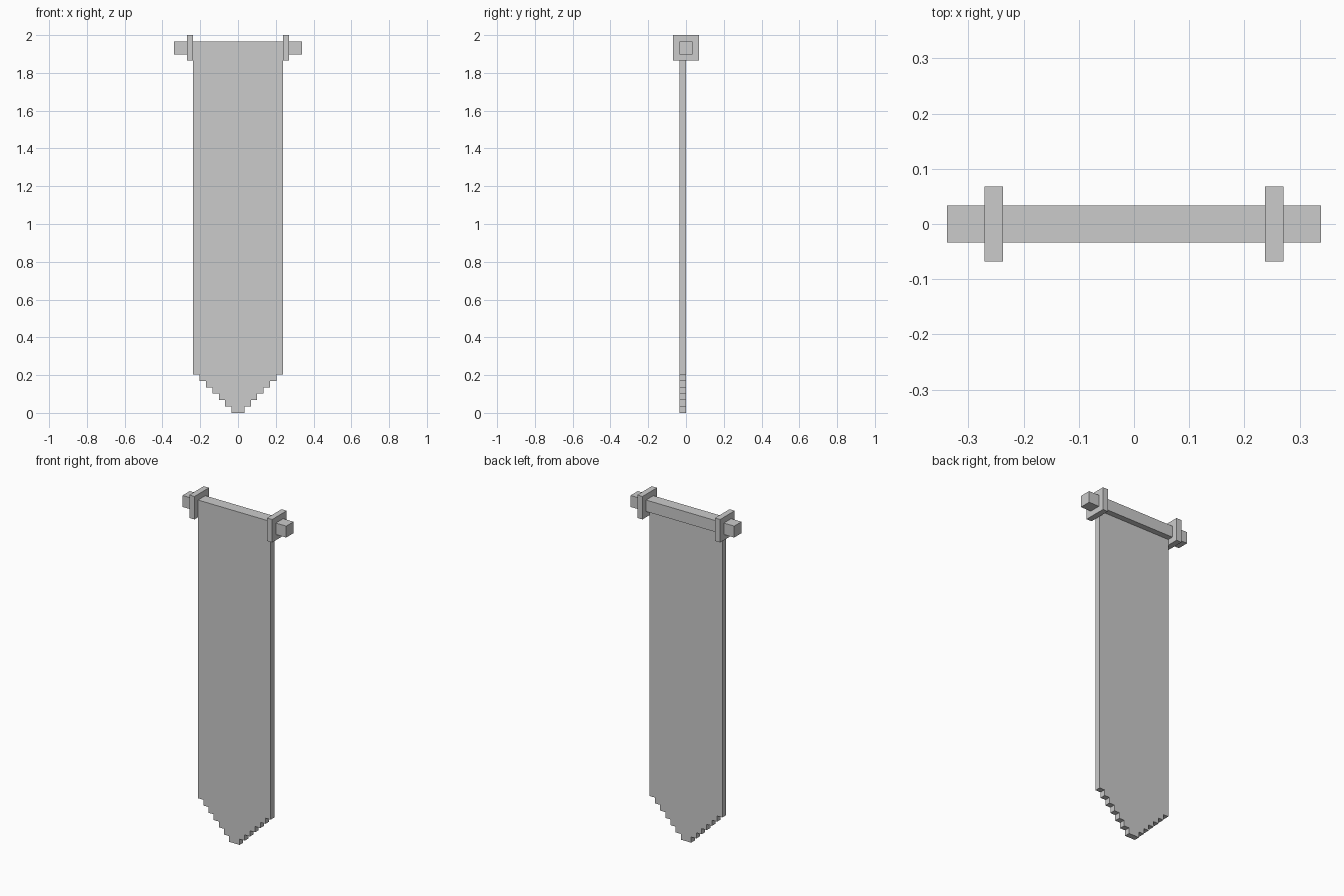
import bpy, bmesh

if "Cube" in bpy.data.objects:
    bpy.data.objects.remove(bpy.data.objects["Cube"])

U = 2 / 59  # the model sits on a grid of small cubes


def finish(name, bm):
    bmesh.ops.scale(bm, vec=(U, U, U), verts=bm.verts)
    bmesh.ops.recalc_face_normals(bm, faces=bm.faces)
    mesh = bpy.data.meshes.new(name)
    bm.to_mesh(mesh)
    bm.free()
    obj = bpy.data.objects.new(name, mesh)
    bpy.context.collection.objects.link(obj)
    return obj


def box(name, lo, hi):
    bm = bmesh.new()
    bmesh.ops.create_cube(bm, size=1)
    for v in bm.verts:
        v.co = [lo[i] if v.co[i] < 0 else hi[i] for i in range(3)]
    return finish(name, bm)


# Hanging cloth: stepped point at the bottom, extruded one unit thick
right = []
for k in range(6):
    right += [(k + 1, k), (k + 1, k + 1)]
right += [(7, 6), (7, 56)]
outline = right + [(-x, z) for x, z in reversed(right)]
bm = bmesh.new()
face = bm.faces.new([bm.verts.new((x, -1, z)) for x, z in outline])
ext = bmesh.ops.extrude_face_region(bm, geom=[face])
for v in ext["geom"]:
    if isinstance(v, bmesh.types.BMVert):
        v.co.y = 0
finish("banner_cloth", bm)

# Crossbar and its two square collars
box("crossbar", (-10, -1, 56), (10, 1, 58))
for side, x in (("left", -8), ("right", 7)):
    box(side + "_collar", (x, -2, 55), (x + 1, 2, 59))
